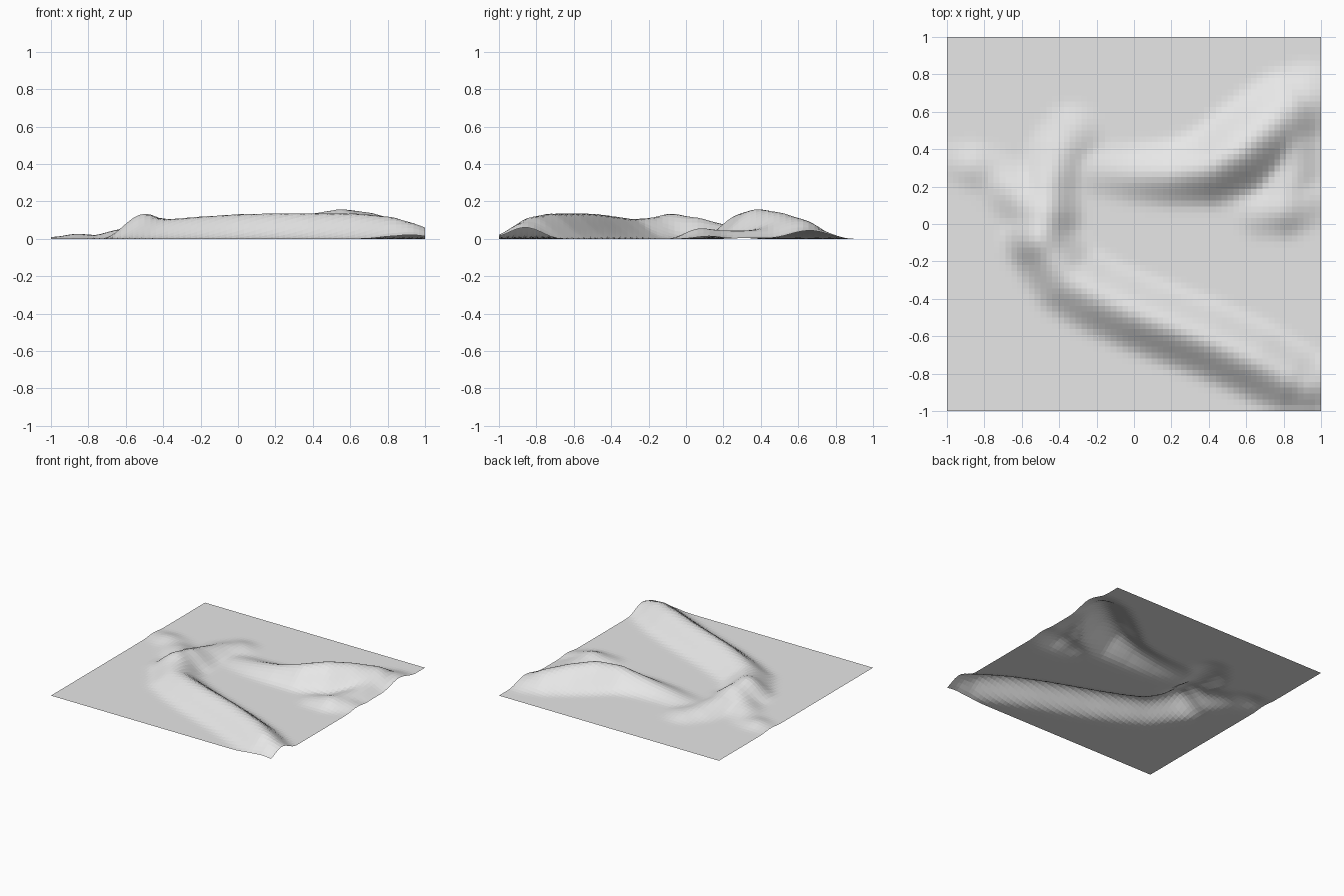
import bpy, math

N = 64  # cells per side

# Ridge crests: x, y, height, half width of the slope
RIDGES = [
    # long south ridge
    [(-0.50, -0.08, .122, .23), (-0.36, -0.29, .108, .23), (-0.20, -0.38, .122, .23),
     (0.00, -0.47, .135, .23), (0.20, -0.545, .14, .23), (0.40, -0.62, .14, .23),
     (0.65, -0.73, .138, .23), (0.82, -0.82, .12, .22), (0.92, -0.86, .09, .20),
     (1.03, -0.87, .04, .19)],
    # west shoulder turning north
    [(-0.50, -0.08, .122, .23), (-0.47, 0.06, .112, .22), (-0.46, 0.20, .08, .20),
     (-0.40, 0.38, .05, .19), (-0.33, 0.48, .035, .19)],
    # low west spur
    [(-0.50, 0.05, .09, .22), (-0.64, 0.17, .05, .18), (-0.75, 0.27, .02, .16),
     (-0.86, 0.31, .03, .15), (-0.97, 0.33, .012, .13)],
    # north-east ridge
    [(-0.20, 0.29, .022, .16), (0.00, 0.27, .05, .18), (0.20, 0.27, .085, .20),
     (0.40, 0.30, .138, .23), (0.55, 0.38, .163, .26), (0.70, 0.50, .143, .26),
     (0.82, 0.60, .11, .25), (0.92, 0.66, .06, .23), (1.02, 0.66, .02, .22)],
    # small east knoll and its saddle
    [(0.68, 0.06, .03, .16), (0.80, 0.08, .055, .18), (0.90, 0.12, .035, .17)],
    [(0.80, 0.08, .05, .18), (0.86, 0.30, .045, .16), (0.84, 0.48, .06, .18)],
]


def segment_height(x, y, a, b):
    dx, dy = b[0] - a[0], b[1] - a[1]
    t = ((x - a[0]) * dx + (y - a[1]) * dy) / (dx * dx + dy * dy)
    t = min(1, max(0, t))
    px, py, h, w = (a[i] + (b[i] - a[i]) * t for i in range(4))
    d = math.hypot(x - px, y - py) / w
    return h * (0.5 + 0.5 * math.cos(math.pi * d)) if d < 1 else 0.0


def height(x, y):
    # soft maximum blends the ridges where they meet
    total = 0.0
    for r in RIDGES:
        total += max(segment_height(x, y, a, b) for a, b in zip(r, r[1:])) ** 5
    return total ** 0.2


def blur(z):
    c = lambda i: min(N, max(0, i))
    out = []
    for j in range(N + 1):
        out.append([0.5 * z[j][i] + 0.125 * (z[c(j - 1)][i] + z[c(j + 1)][i]
                    + z[j][c(i - 1)] + z[j][c(i + 1)]) for i in range(N + 1)])
    return out


# Terrain sheet
pos = [-1 + 2 * i / N for i in range(N + 1)]
z = [[height(x, y) for x in pos] for y in pos]
for _ in range(2):
    z = blur(z)
verts = [(x, y, z[j][i]) for j, y in enumerate(pos) for i, x in enumerate(pos)]
faces = [(j * (N + 1) + i, j * (N + 1) + i + 1, (j + 1) * (N + 1) + i + 1, (j + 1) * (N + 1) + i)
         for j in range(N) for i in range(N)]
mesh = bpy.data.meshes.new("terrain")
mesh.from_pydata(verts, [], faces)
terrain = bpy.data.objects.new("terrain", mesh)
bpy.context.collection.objects.link(terrain)

# Single plain colour
mat = bpy.data.materials.new("light grey")
mat.diffuse_color = (0.8, 0.8, 0.8, 1)
mesh.materials.append(mat)
